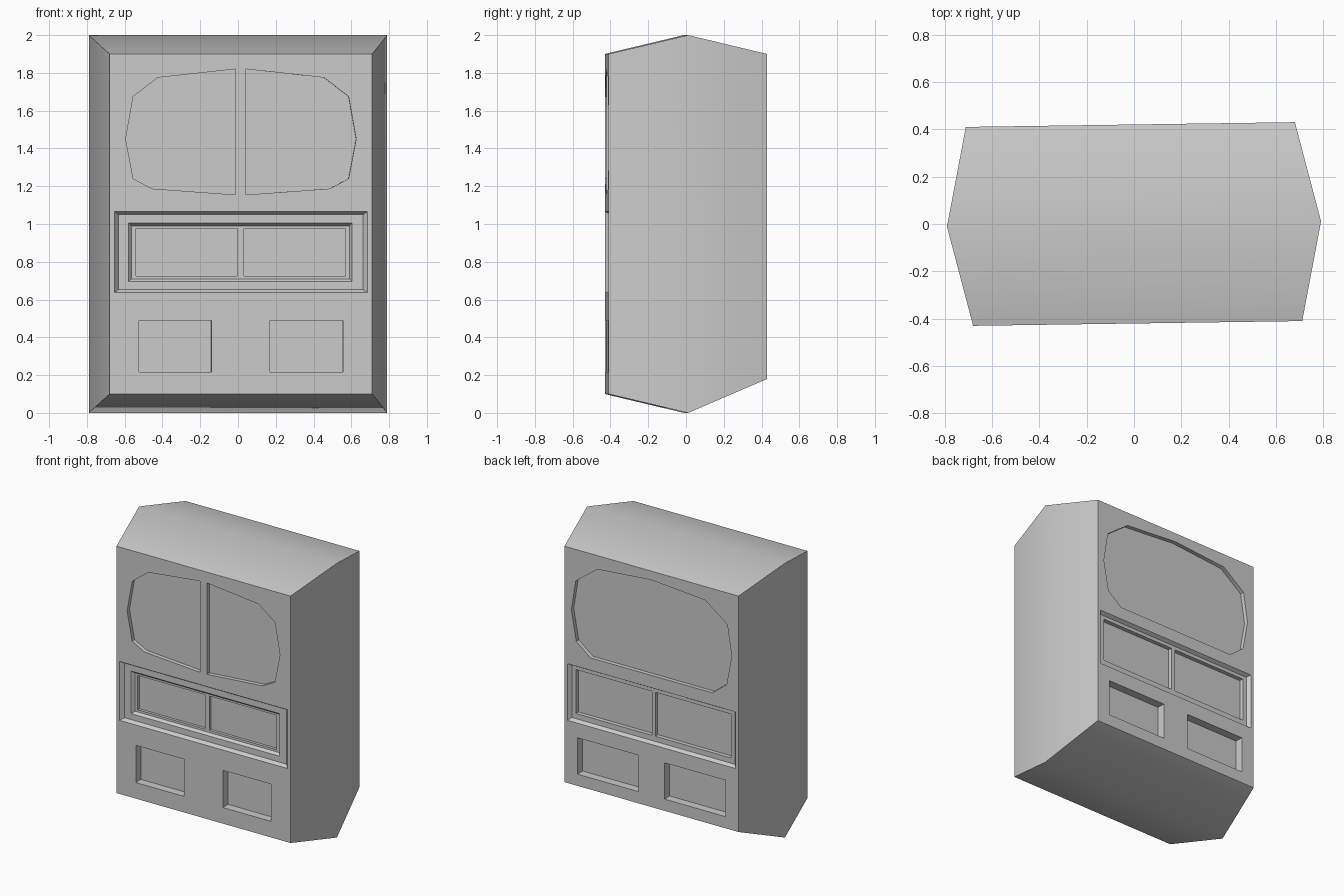
import bpy, bmesh, math
from mathutils import Matrix

if "Cube" in bpy.data.objects:
    bpy.data.objects.remove(bpy.data.objects["Cube"])

FACE = 0.42  # distance of the front and back panels from the middle


def loft(name, rings):
    """Closed solid through matching rings of 3D points."""
    bm = bmesh.new()
    vs = [[bm.verts.new(p) for p in r] for r in rings]
    n = len(rings[0])
    bm.faces.new(vs[0])
    bm.faces.new(vs[-1])
    for a, b in zip(vs, vs[1:]):
        for i in range(n):
            j = (i + 1) % n
            bm.faces.new((a[i], a[j], b[j], b[i]))
    bmesh.ops.recalc_face_normals(bm, faces=bm.faces)
    me = bpy.data.meshes.new(name)
    bm.to_mesh(me)
    bm.free()
    ob = bpy.data.objects.new(name, me)
    bpy.context.collection.objects.link(ob)
    return ob


def rect(x0, x1, z0, z1):
    return [(x0, z0), (x1, z0), (x1, z1), (x0, z1)]


def flip(pts):
    return [(-x, z) for x, z in pts]


def at(pts, y):
    return [(x, y, z) for x, z in pts]


def recess(side, depth, outer, inner=None, start=-0.001):
    """Cut a recess into the front (-1) or back (+1), walls running from outer to inner."""
    inner = inner or outer
    cutter = loft("cutter", [at(outer, side * (FACE + 0.1)),
                             at(outer, side * (FACE - start)),
                             at(inner, side * (FACE - depth))])
    cutter.hide_render = True
    mod = body.modifiers.new("recess", 'BOOLEAN')
    mod.operation = 'DIFFERENCE'
    mod.solver = 'EXACT'
    mod.object = cutter
    bpy.context.view_layer.objects.active = body
    bpy.ops.object.modifier_apply(modifier=mod.name)
    bpy.data.objects.remove(cutter)


# Body: widest around the middle, narrowing to the front and back panels
body = loft("cab_body", [at(rect(-0.695, 0.695, 0.10, 1.90), -FACE),
                         at(rect(-0.79, 0.79, 0.0, 2.0), 0),
                         at(rect(-0.695, 0.695, 0.18, 1.90), FACE)])

# Front: split windscreen, cells' frame, grille cells and lower openings
pane = [(0.028, 1.155), (0.47, 1.187), (0.57, 1.24), (0.61, 1.45),
        (0.57, 1.675), (0.44, 1.775), (0.028, 1.82)]
recess(-1, 0.025, rect(-0.67, 0.67, 0.636, 1.066), rect(-0.648, 0.648, 0.652, 1.05))
recess(-1, 0.045, rect(-0.595, 0.59, 0.695, 1.007), rect(-0.577, 0.577, 0.71, 0.99), 0.024)
for f in (lambda p: p, flip):
    recess(-1, 0.03, f(pane))
    recess(-1, 0.065, f(rect(0.017, 0.555, 0.726, 0.976)))
    recess(-1, 0.06, f(rect(0.155, 0.54, 0.217, 0.488)))

# Back: one wide window, framed pair of cells and lower openings
half = [(0.485, 1.14), (0.60, 1.23), (0.64, 1.45), (0.605, 1.67), (0.43, 1.80)]
recess(1, 0.03, half + [(0, 1.835)] + flip(half)[::-1])
recess(1, 0.025, rect(-0.672, 0.672, 0.636, 1.05), rect(-0.652, 0.652, 0.652, 1.035))
for f in (lambda p: p, flip):
    recess(1, 0.055, f(rect(0.014, 0.62, 0.69, 1.01)))
    recess(1, 0.06, f(rect(0.105, 0.59, 0.265, 0.53)))

# The whole body sits very slightly turned
body.data.transform(Matrix(((1, -0.037, 0, 0), (0.0145, 1, 0, 0), (0, 0, 1, 0), (0, 0, 0, 1))))
bpy.ops.object.select_all(action='DESELECT')
body.select_set(True)
bpy.context.view_layer.objects.active = body
bpy.ops.object.shade_smooth_by_angle(angle=math.radians(40))
